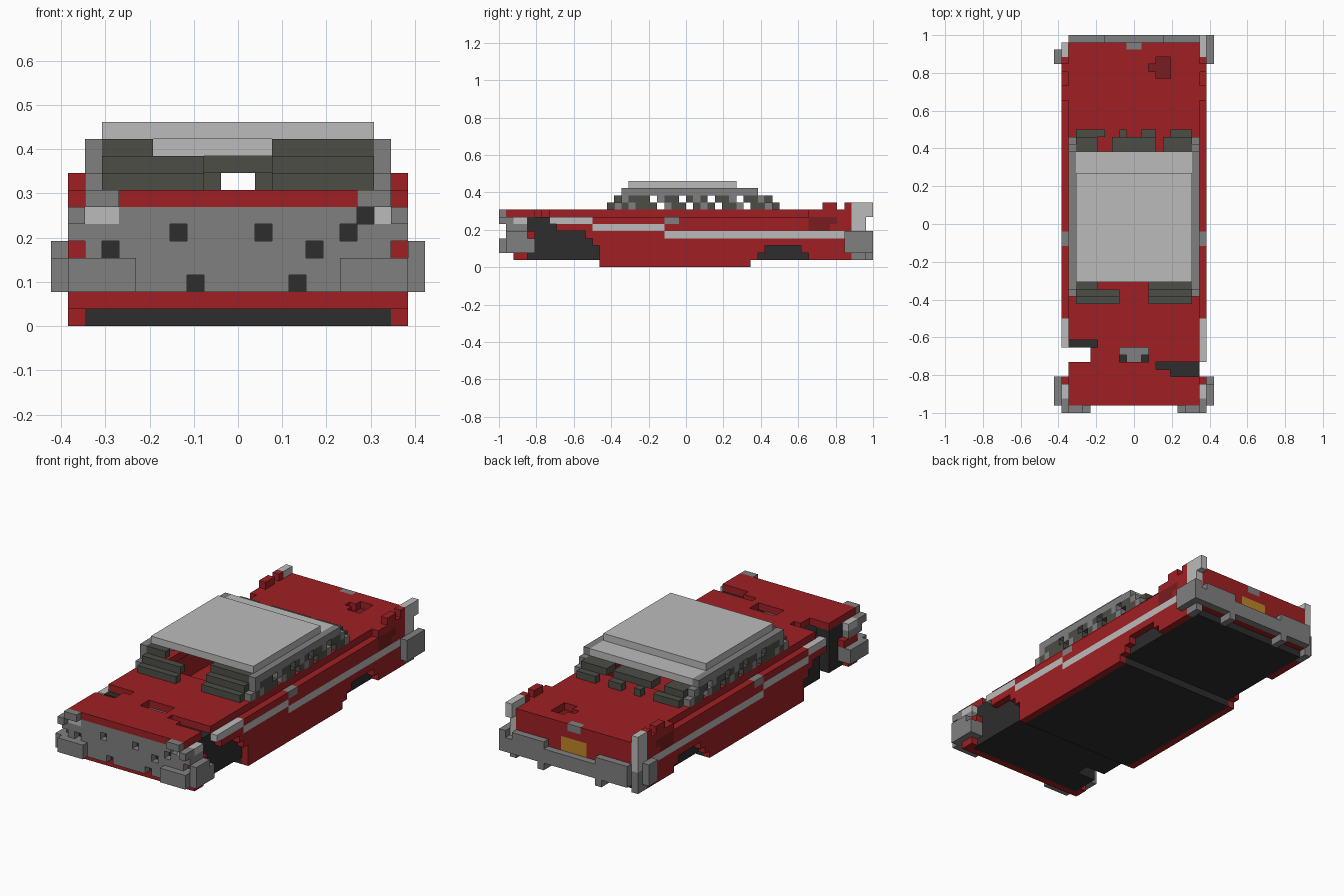
import bpy
import bmesh
from mathutils import Vector

UNIT = 2 / 52  # edge length of one block

default_cube = bpy.data.objects.get("Cube")
if default_cube:
    bpy.data.objects.remove(default_cube, do_unlink=True)

COLOURS = {
    "red paint": (0.35, 0.0145, 0.017),
    "dark red lamp": (0.19, 0.012, 0.014),
    "light silver": (0.50, 0.50, 0.50),
    "grey chrome": (0.216, 0.216, 0.216),
    "smoked glass": (0.074, 0.075, 0.063),
    "black rubber": (0.026, 0.026, 0.026),
    "amber plate": (0.52, 0.24, 0.02),
}

blocks = {}       # block position -> part name
part_colour = {}  # part name -> colour name


def cells(x, y, z, mirror):
    """All block positions in a box, optionally on both sides of the car."""
    spans = [x, (-x[1], -x[0])] if mirror else [x]
    for low, high in spans:
        for i in range(low, high):
            for j in range(*y):
                for k in range(*z):
                    yield i, j, k


def fill(part, colour, x, y, z, mirror=False):
    part_colour[part] = colour
    for cell in cells(x, y, z, mirror):
        blocks[cell] = part


def carve(x, y, z, mirror=False):
    for cell in cells(x, y, z, mirror):
        blocks.pop(cell, None)


def make_material(name, rgb):
    material = bpy.data.materials.new(name)
    material.use_nodes = True
    material.diffuse_color = (*rgb, 1)
    shader = next(n for n in material.node_tree.nodes if n.type == 'BSDF_PRINCIPLED')
    shader.inputs["Base Color"].default_value = (*rgb, 1)
    shader.inputs["Roughness"].default_value = 0.8
    return material


def build_part(part, material):
    """Mesh the exposed sides of every block in the part."""
    bm = bmesh.new()
    corners = {}

    def corner(position):
        key = tuple(position)
        if key not in corners:
            corners[key] = bm.verts.new(Vector(position) * UNIT)
        return corners[key]

    for cell in [c for c, owner in blocks.items() if owner == part]:
        for axis in range(3):
            for side in (0, 1):
                neighbour = list(cell)
                neighbour[axis] += 1 if side else -1
                if tuple(neighbour) in blocks:
                    continue
                u, v = (axis + 1) % 3, (axis + 2) % 3
                ring = []
                for du, dv in ((0, 0), (1, 0), (1, 1), (0, 1)):
                    point = list(cell)
                    point[axis] += side
                    point[u] += du
                    point[v] += dv
                    ring.append(corner(point))
                bm.faces.new(ring if side else ring[::-1])
    mesh = bpy.data.meshes.new(part)
    bm.to_mesh(mesh)
    bm.free()
    mesh.materials.append(material)
    bpy.context.collection.objects.link(bpy.data.objects.new(part, mesh))


# Underbody and cabin tub
fill("floor_pan", "black rubber", x=(-9, 9), y=(-23, 24), z=(1, 2))
fill("floor_pan", "black rubber", x=(-9, 9), y=(-12, 9), z=(0, 1))
fill("cabin_tub", "red paint", x=(-9, 9), y=(-9, 11), z=(2, 7))
carve(x=(-8, 8), y=(-8, 10), z=(3, 7))

# Hood, trunk lid and the ring around the cabin
fill("top_deck", "red paint", x=(-9, 9), y=(-25, 25), z=(7, 8))
carve(x=(-7, 7), y=(-8, 10), z=(7, 8))
fill("rear_panel", "red paint", x=(-9, 9), y=(24, 25), z=(2, 7))
fill("front_valance", "red paint", x=(-10, 10), y=(-24, -23), z=(1, 2))

# Body sides with rockers and raised rear shoulders
fill("body_side", "red paint", x=(9, 10), y=(-24, 25), z=(1, 7), mirror=True)
fill("body_side", "red paint", x=(9, 10), y=(-12, 9), z=(0, 1), mirror=True)
fill("body_side", "red paint", x=(9, 10), y=(17, 24), z=(7, 8), mirror=True)
fill("body_side", "red paint", x=(9, 10), y=(19, 21), z=(8, 9), mirror=True)
fill("body_side", "red paint", x=(9, 10), y=(22, 23), z=(8, 9), mirror=True)

# Stepped wheel arches backed by dark liners
front_arch = [(-22, -12), (-21, -12), (-21, -13), (-21, -14), (-22, -18), (-22, -19)]
rear_arch = [(10, 17), (11, 16)]
for arch in (front_arch, rear_arch):
    for level, span in enumerate(arch, start=1):
        carve(x=(9, 10), y=span, z=(level, level + 1), mirror=True)
        fill("wheel_liner", "black rubber", x=(7, 9), y=span,
             z=(level, level + 1), mirror=True)
fill("wheel_liner", "black rubber", x=(8, 9), y=(-12, -11), z=(0, 1), mirror=True)

# Stepped side trim and mirrors
for span, level in (((-3, 24), 4), ((-13, -3), 5), ((-19, -13), 6)):
    fill("side_trim", "light silver", x=(9, 10), y=span, z=(level, level + 1), mirror=True)
fill("side_mirror", "grey chrome", x=(9, 10), y=(-3, -1), z=(6, 7), mirror=True)

# Side lamps
fill("side_lamp", "dark red lamp", x=(9, 10), y=(17, 21), z=(6, 7), mirror=True)
fill("side_lamp", "dark red lamp", x=(9, 10), y=(17, 20), z=(5, 6), mirror=True)

# Tail fins
fill("tail_fin", "light silver", x=(9, 10), y=(23, 25), z=(4, 9), mirror=True)
fill("tail_fin", "light silver", x=(9, 10), y=(25, 26), z=(7, 9))

# Grille with scattered openings
fill("grille_backing", "black rubber", x=(-9, 9), y=(-24, -23), z=(2, 7))
fill("grille", "grey chrome", x=(-9, 9), y=(-25, -24), z=(2, 7))
for column, level in ((-8, 4), (-4, 5), (1, 5), (4, 4), (6, 5), (7, 6), (-3, 2), (3, 2)):
    carve(x=(column, column + 1), y=(-25, -24), z=(level, level + 1))

# Headlamps and brows
fill("headlamp", "light silver", x=(-9, -7), y=(-25, -24), z=(6, 7))
fill("headlamp", "light silver", x=(8, 9), y=(-25, -24), z=(6, 7))
fill("headlamp", "light silver", x=(9, 10), y=(-24, -22), z=(6, 7), mirror=True)
fill("lamp_brow", "grey chrome", x=(7, 9), y=(-26, -25), z=(7, 8), mirror=True)
fill("lamp_brow", "grey chrome", x=(9, 10), y=(-26, -24), z=(6, 7), mirror=True)
fill("lamp_brow", "grey chrome", x=(9, 10), y=(-25, -22), z=(5, 6), mirror=True)

# Front bumper
fill("front_bumper", "grey chrome", x=(6, 10), y=(-26, -25), z=(2, 4), mirror=True)
fill("front_bumper", "grey chrome", x=(9, 11), y=(-25, -21), z=(2, 4), mirror=True)
fill("front_bumper", "grey chrome", x=(10, 11), y=(-25, -22), z=(4, 5))

# Rear bumper, brackets and plate
fill("rear_bumper", "grey chrome", x=(-9, 11), y=(25, 26), z=(2, 4))
fill("rear_bumper", "grey chrome", x=(4, 9), y=(25, 26), z=(4, 5), mirror=True)
fill("rear_bumper", "grey chrome", x=(10, 11), y=(22, 26), z=(2, 5))
fill("rear_bumper", "grey chrome", x=(-11, -10), y=(22, 24), z=(2, 5))
fill("rear_bumper", "grey chrome", x=(9, 10), y=(23, 25), z=(1, 4), mirror=True)
fill("bumper_bracket", "grey chrome", x=(4, 5), y=(24, 26), z=(1, 2), mirror=True)
fill("number_plate", "amber plate", x=(-2, 2), y=(24, 25), z=(3, 6))
fill("trunk_handle", "grey chrome", x=(-1, 1), y=(24, 25), z=(7, 8))

# Trunk recess
for width, depth in (((3, 5), (20, 23)), ((2, 5), (21, 22))):
    carve(x=width, y=depth, z=(7, 8))
    fill("trunk_recess", "dark red lamp", x=width, y=depth, z=(6, 7))

# Hood scoop and broken fender openings
carve(x=(-2, 2), y=(-19, -17), z=(7, 8))
fill("hood_scoop", "grey chrome", x=(-2, 2), y=(-18, -17), z=(6, 7))
fill("hood_scoop", "grey chrome", x=(-1, 1), y=(-19, -18), z=(6, 7))
carve(x=(-10, -6), y=(-19, -17), z=(1, 8))
for width, depth in (((-9, -5), (-17, -16)), ((3, 7), (-20, -19)), ((5, 9), (-21, -19))):
    carve(x=width, y=depth, z=(7, 8))
    fill("engine_bay", "black rubber", x=width, y=depth, z=(6, 7))

# Windscreen, two sloping halves
fill("windscreen", "smoked glass", x=(2, 8), y=(-11, -10), z=(8, 9), mirror=True)
fill("windscreen", "smoked glass", x=(2, 8), y=(-10, -9), z=(9, 10), mirror=True)
fill("windscreen", "smoked glass", x=(2, 8), y=(-9, -8), z=(10, 11))
fill("windscreen", "smoked glass", x=(-8, -5), y=(-9, -8), z=(10, 11))

# Rear window in broken rows
for span in ((-8, -4), (-2, -1), (1, 3), (5, 8)):
    fill("rear_window", "smoked glass", x=span, y=(12, 13), z=(8, 9))
for span in ((-8, -5), (-3, 3), (4, 8)):
    fill("rear_window", "smoked glass", x=span, y=(10, 12), z=(9, 10))

# Side windows: glass broken by posts and gaps
for level, start, end in ((8, -10, 12), (9, -9, 11)):
    for step in range(start, end):
        at = dict(x=(8, 9), y=(step, step + 1), z=(level, level + 1), mirror=True)
        if step in (start, end - 1) or (step + level) % 5 == 0:
            fill("window_post", "grey chrome", **at)
        elif (step + level) % 4:
            fill("side_window", "smoked glass", **at)

# Roof
fill("roof_rail", "grey chrome", x=(8, 9), y=(-9, 10), z=(10, 11), mirror=True)
fill("roof", "light silver", x=(-8, 8), y=(7, 10), z=(10, 11))
fill("roof", "light silver", x=(-8, 8), y=(-8, 7), z=(11, 12))

materials = {name: make_material(name, rgb) for name, rgb in COLOURS.items()}
for part_name, colour_name in part_colour.items():
    build_part(part_name, materials[colour_name])
